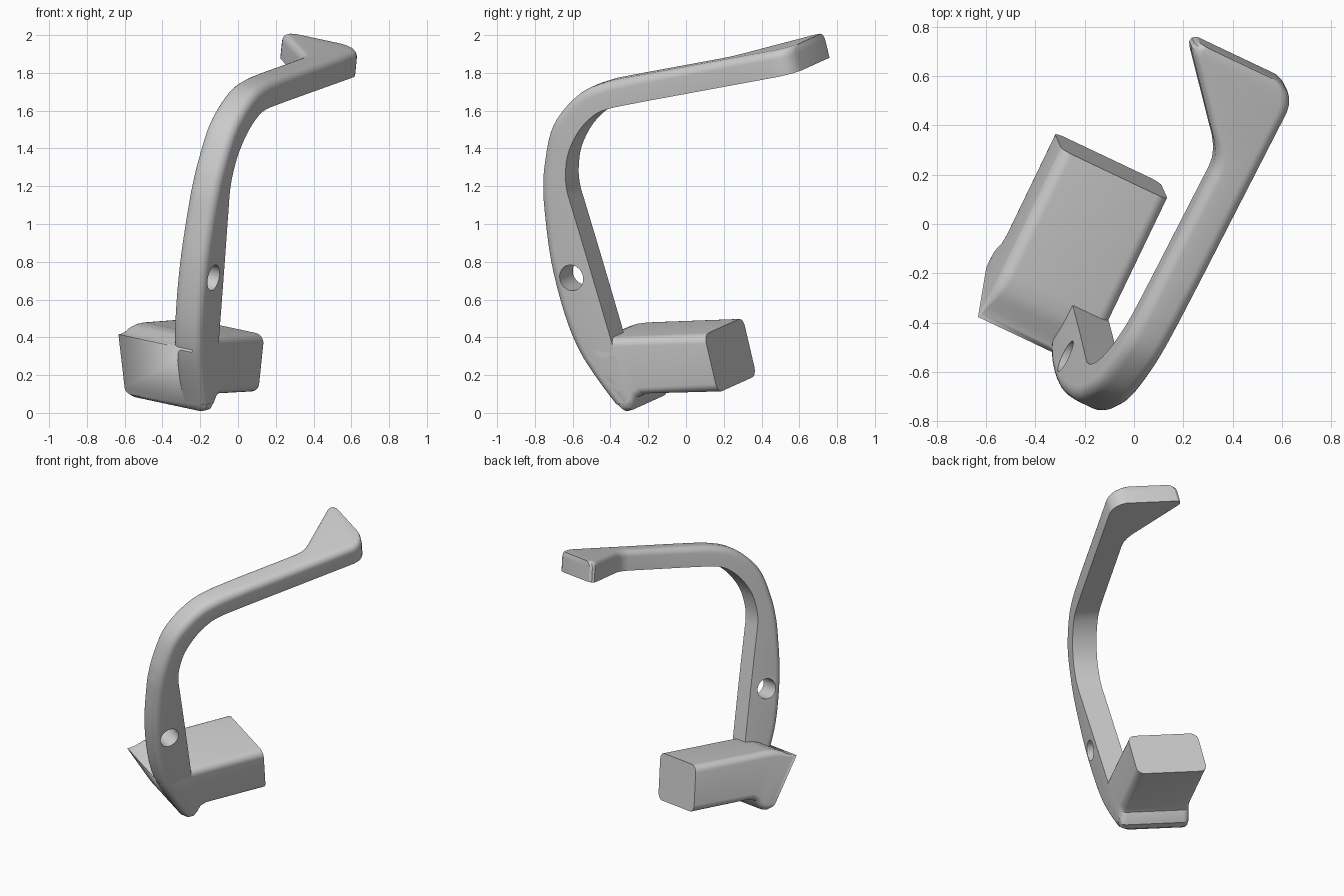
import bpy, bmesh, math
from mathutils import Vector

if "Cube" in bpy.data.objects:
    bpy.data.objects.remove(bpy.data.objects["Cube"])

# Tilted frame: U = width, A = depth, B = up along the hook
U = Vector((0.886, -0.42, -0.19)).normalized()
A = Vector((0.42, 0.886, 0)).normalized()
B = U.cross(A)
RIGHT, LEFT, ARM_LEFT = 0.004, -0.482, -0.163
N = 6


def world(u, a, b):
    return U * u + A * a + B * b


def ring(top, bot, ul, ur, rt, rb):
    """Rounded rectangle between two profile points, from ul to ur."""
    t, o = Vector(top), Vector(bot)
    h = (t - o).length
    d = (t - o) / h
    pts = []
    for cu, cv, r, start in ((ur - rt, h - rt, rt, 0), (ul + rt, h - rt, rt, 90),
                             (ul + rb, rb, rb, 180), (ur - rb, rb, rb, 270)):
        for i in range(N + 1):
            ang = math.radians(start + 90 * i / N)
            p = o + d * (cv + r * math.sin(ang))
            pts.append(world(cu + r * math.cos(ang), p.x, p.y))
    return pts


def loft(name, rings):
    bm = bmesh.new()
    loops = [[bm.verts.new(p) for p in r] for r in rings]
    n = len(loops[0])
    for l0, l1 in zip(loops, loops[1:]):
        for i in range(n):
            j = (i + 1) % n
            bm.faces.new((l0[i], l0[j], l1[j], l1[i]))
    bm.faces.new(loops[0][::-1])
    bm.faces.new(loops[-1])
    bmesh.ops.remove_doubles(bm, verts=bm.verts, dist=1e-5)
    bmesh.ops.recalc_face_normals(bm, faces=bm.faces)
    me = bpy.data.meshes.new(name)
    bm.to_mesh(me)
    bm.free()
    ob = bpy.data.objects.new(name, me)
    bpy.context.collection.objects.link(ob)
    return ob


def activate(ob):
    bpy.ops.object.select_all(action='DESELECT')
    ob.select_set(True)
    bpy.context.view_layer.objects.active = ob


def smooth_path(pts, sub):
    """Catmull-Rom through the points."""
    p = [pts[0]] + pts + [pts[-1]]
    out = []
    for k in range(1, len(p) - 2):
        p0, p1, p2, p3 = p[k - 1:k + 3]
        for s in range(sub):
            t = s / sub
            out.append(0.5 * (2 * p1 + (p2 - p0) * t + (2 * p0 - 5 * p1 + 4 * p2 - p3) * t * t
                              + (3 * p1 - p0 - 3 * p2 + p3) * t ** 3))
    return out + [pts[-1]]


# Curved arm: outer and inner profile point at each station
pairs = [(-.42, .04, -.33, .06), (-.52, .18, -.36, .20), (-.61, .33, -.395, .36),
         (-.68, .53, -.438, .55), (-.733, .815, -.50, .82), (-.747, 1.1, -.566, 1.1),
         (-.742, 1.22, -.588, 1.2), (-.725, 1.33, -.588, 1.29), (-.672, 1.509, -.56, 1.407),
         (-.584, 1.631, -.482, 1.529), (-.453, 1.733, -.375, 1.616), (-.295, 1.785, -.261, 1.65)]
path = smooth_path([Vector(q) for q in pairs], 4)
rings = [ring(q[:2], q[2:], ARM_LEFT, RIGHT, .05, 0) for q in path]

# Straight upper arm opening into the flared tip: depth, left side, right side
n = Vector((-.165, .986)) * .069
for a, ul, ur in [(-.1, ARM_LEFT, RIGHT), (.33, ARM_LEFT, RIGHT), (.37, -.168, RIGHT),
                  (.41, -.183, RIGHT), (.45, -.21, RIGHT), (.68, -.411, RIGHT),
                  (.71, -.437, -.002), (.735, -.459, -.014), (.755, -.471, -.03),
                  (.773, -.468, -.056), (.785, -.45, -.09)]:
    mid = Vector((a, 1.765 + .167 * a))
    rings.append(ring(mid + n, mid - n, ul, ur, .045, 0))
arm = loft("hook_arm", rings)

# Round hole through the arm
bpy.ops.mesh.primitive_cylinder_add(vertices=40, radius=.069, depth=.6,
                                    location=world(-.08, -.604, .729))
cutter = bpy.context.object
cutter.name = "hole_cutter"
cutter.hide_render = True
cutter.rotation_euler = U.to_track_quat('Z', 'Y').to_euler()
mod = arm.modifiers.new("hole", 'BOOLEAN')
mod.operation, mod.solver, mod.object = 'DIFFERENCE', 'EXACT', cutter
activate(arm)
bpy.ops.object.modifier_apply(modifier="hole")
bpy.data.objects.remove(cutter)

# Block with a lipped front plate: top point, bottom point, right side, two radii
base = loft("base_block", [ring(t, b, LEFT, ur, rt, rb) for t, b, ur, rt, rb in [
    ((-.612, .33), (-.40, .012), -.045, 0, .035),
    ((-.59, .335), (-.365, 0), -.008, .008, .045),
    ((-.555, .348), (-.328, .01), RIGHT, .02, .045),
    ((-.51, .378), (-.303, .042), RIGHT, .035, .045),
    ((-.46, .395), (-.285, .08), RIGHT, .045, .045),
    ((-.40, .403), (-.245, .098), RIGHT, .05, .045),
    ((.147, .422), (.198, .108), RIGHT, .05, .05)]])

for ob in (arm, base):
    activate(ob)
    bpy.ops.object.shade_smooth_by_angle(angle=math.radians(32))
